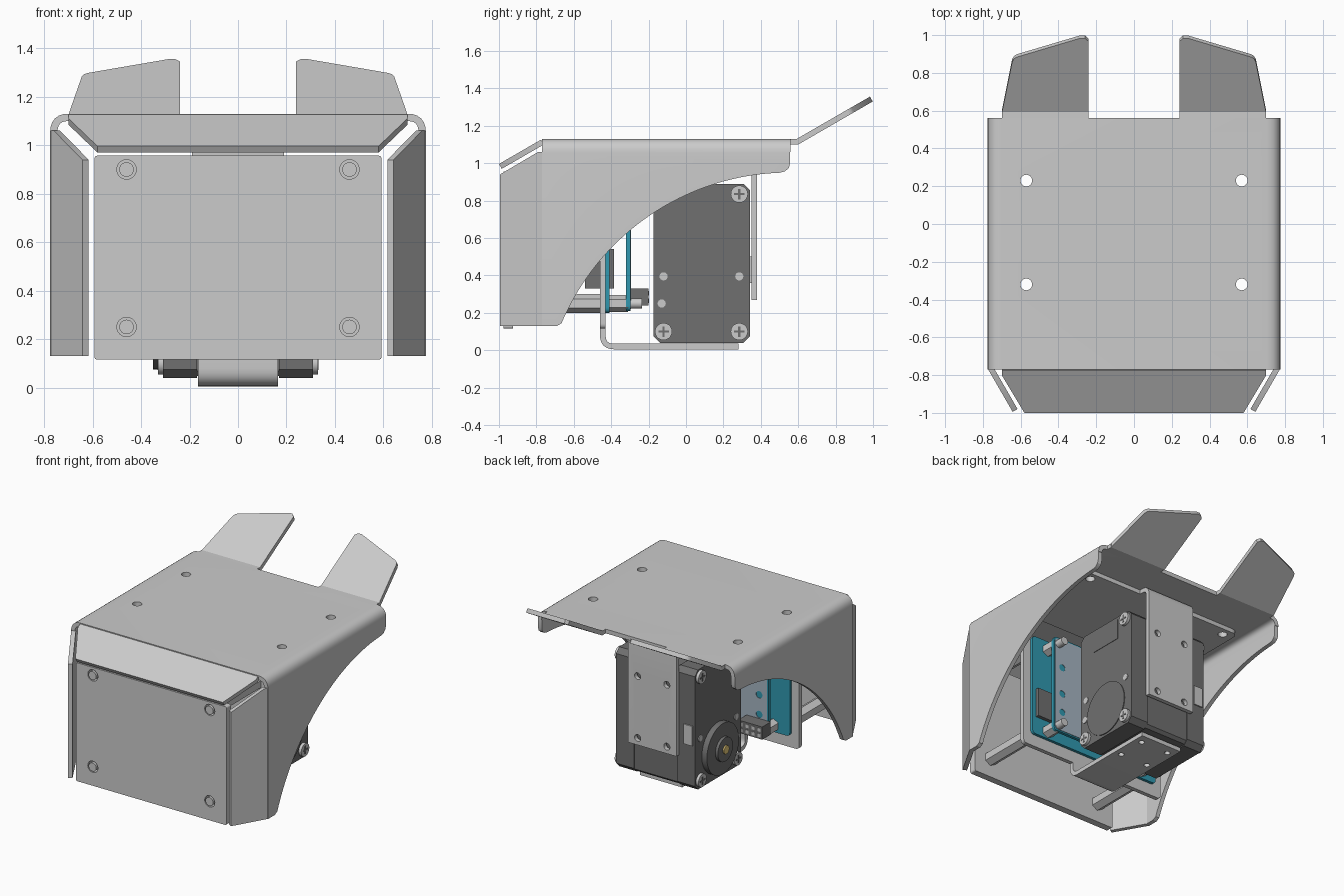
import bpy, bmesh, math
from mathutils import Vector, Matrix

if "Cube" in bpy.data.objects:
    bpy.data.objects.remove(bpy.data.objects["Cube"])

X, Y, Z = Vector((1, 0, 0)), Vector((0, 1, 0)), Vector((0, 0, 1))
C30, S30 = math.cos(math.radians(30)), 0.5


def material(name, rgb):
    m = bpy.data.materials.new(name)
    m.diffuse_color = (*rgb, 1)
    m.use_nodes = True
    m.node_tree.nodes["Principled BSDF"].inputs["Base Color"].default_value = m.diffuse_color
    return m


DARK = material("dark_plastic", (0.16, 0.16, 0.16))
TEAL = material("board_teal", (0.03, 0.32, 0.44))
PALE = material("board_back", (0.38, 0.46, 0.54))
GOLD = material("gold", (0.8, 0.6, 0.2))


def finish(bm, name, mat):
    bmesh.ops.recalc_face_normals(bm, faces=bm.faces)
    me = bpy.data.meshes.new(name)
    bm.to_mesh(me)
    bm.free()
    if mat:
        me.materials.append(mat)
    ob = bpy.data.objects.new(name, me)
    bpy.context.collection.objects.link(ob)
    return ob


def plate(name, pts, origin, u, v, t, mat=None, mirror=1):
    """Extrude a 2D outline lying in the plane u, v by t along u x v."""
    u, v, o = Vector(u), Vector(v), Vector(origin)
    bm = bmesh.new()
    co = [o + u * a + v * b for a, b in pts]
    f = bm.faces.new([bm.verts.new((p.x * mirror, p.y, p.z)) for p in co])
    n = u.cross(v) * t
    ext = bmesh.ops.extrude_face_region(bm, geom=[f])
    bmesh.ops.translate(bm, vec=(n.x * mirror, n.y, n.z),
                        verts=[g for g in ext["geom"] if isinstance(g, bmesh.types.BMVert)])
    return finish(bm, name, mat)


def box(name, x, y, z, mat=None):
    return plate(name, [(x[0], y[0]), (x[1], y[0]), (x[1], y[1]), (x[0], y[1])],
                 (0, 0, z[0]), X, Y, z[1] - z[0], mat)


def rod(name, loc, axis, r, depth, sides=24, mat=None):
    bm = bmesh.new()
    rot = Vector(axis).to_track_quat('Z', 'Y').to_matrix().to_4x4()
    bmesh.ops.create_cone(bm, cap_ends=True, segments=sides, radius1=r, radius2=r,
                          depth=depth, matrix=Matrix.Translation(loc) @ rot)
    return finish(bm, name, mat)


def rounded(pts, d, closed=True, n=6):
    """Round the corners of a path, starting d before each corner."""
    p = [Vector(q) for q in pts]
    out = []
    for i, c in enumerate(p):
        if not closed and i in (0, len(p) - 1):
            out.append(c)
            continue
        a = c + (p[i - 1] - c).normalized() * d
        b = c + (p[(i + 1) % len(p)] - c).normalized() * d
        for k in range(n + 1):
            s = k / n
            out.append(a * (1 - s) ** 2 + c * 2 * s * (1 - s) + b * s * s)
    return out


def rect(x, y, d=0.03):
    return rounded([(x[0], y[0]), (x[1], y[0]), (x[1], y[1]), (x[0], y[1])], d)


def sheet(path, t):
    """Outline of a bent sheet following a path."""
    left, right = [], []
    for i, p in enumerate(path):
        a, b = path[max(i - 1, 0)], path[min(i + 1, len(path) - 1)]
        d = (b - a).normalized()
        n = Vector((-d.y, d.x)) * t / 2
        left.append(p + n)
        right.append(p - n)
    return left + right[::-1]


def boolean(ob, cutter, op='DIFFERENCE'):
    m = ob.modifiers.new("cut", 'BOOLEAN')
    m.object, m.operation = cutter, op
    bpy.context.view_layer.update()
    ev = ob.evaluated_get(bpy.context.evaluated_depsgraph_get())
    me = bpy.data.meshes.new_from_object(ev)
    ob.modifiers.clear()
    ob.data = me
    bpy.data.objects.remove(cutter)


def drill(ob, spots, axis, r, depth=0.2):
    for s in spots:
        boolean(ob, rod("cutter", s, axis, r, depth))


# Shell: bent sheet trimmed by its side profile
u_path = rounded([(-0.76, 0.05), (-0.76, 1.115), (0.76, 1.115), (0.76, 0.05)], 0.06, False)
shell = plate("shell", sheet(u_path, 0.03), (0, 0.56, 0), X, Z, 1.33)
arc = []
for i in range(33):
    y = -0.65 + 1.15 * i / 32
    arc.append((y, -0.37 + math.sqrt(1.32 ** 2 - (y - 0.55) ** 2)))
side = [(-0.9, 1.3), (-0.9, 0.13), (-0.69, 0.13), (-0.665, 0.145)] + arc + \
       [(0.53, 0.957), (0.55, 0.975), (0.557, 1.0), (0.557, 1.06), (0.6, 1.08), (0.6, 1.3)]
boolean(shell, plate("cutter", side, (-1, 0, 0), Y, Z, 2), 'INTERSECT')
roof_holes = [(x, y, 1.1) for x in (-0.57, 0.57) for y in (-0.32, 0.23)]
drill(shell, roof_holes, Z, 0.031)

# Bent front flanges and rear tabs
plate("top_flange", [(-0.7, 0), (0.7, 0), (0.7, 0.03), (0.58, 0.26), (-0.58, 0.26), (-0.7, 0.03)],
      (0, -0.76, 1.10), X, (0, -C30, -S30), -0.03)
for s, tag in ((1, "right"), (-1, "left")):
    plate("side_flange_" + tag, [(0, 0.13), (0.265, 0.13), (0.265, 0.94), (0.03, 1.06), (0, 1.06)],
          (0.775, -0.765, 0), (-S30, -C30, 0), Z, 0.03, mirror=s)
    plate("tab_root_" + tag, [(0.24, 0.54), (0.7, 0.54), (0.7, 0.6), (0.24, 0.6)],
          (0, 0, 1.10), X, Y, 0.03, mirror=s)
    tab = [(0.24, 0), (0.70, 0), (0.645, 0.315), (0.635, 0.335), (0.62, 0.345),
           (0.285, 0.46), (0.26, 0.46), (0.24, 0.44)]
    plate("rear_tab_" + tag, tab, (0, 0.6, 1.10), X, (0, C30, S30), 0.03, mirror=s)

# Front plate with screws and hexagonal standoffs
corners = [(x, z) for x in (-0.46, 0.46) for z in (0.25, 0.9)]
front = plate("front_plate", rect((-0.593, 0.593), (0.115, 0.957), 0.015), (0, -0.925, 0), X, Z, 0.05)
drill(front, [(x, -0.95, z) for x, z in corners], Y, 0.04)
for x, z in corners:
    rod("front_screw", (x, -0.955, z), Y, 0.03, 0.05)
    rod("standoff", (x, -0.695, z), Y, 0.05, 0.47, 6)

# Lower bracket: wide upright plate and a tongue bent below the servo
plate("upright_plate", rect((-0.59, 0.59), (0.115, 0.95)), (0, -0.43, 0), X, Z, 0.03)
low = rounded([(0.28, 0.02), (-0.445, 0.02), (-0.445, 0.13)], 0.06, False)
tongue = plate("lower_tongue", sheet(low, 0.03), (-0.165, 0, 0), Y, Z, 0.33)
drill(tongue, [(x, y, 0.02) for x in (-0.11, 0.11) for y in (0.0, 0.21)], Z, 0.02)

# Upper bracket: plate under the roof and a tongue bent down behind the servo
mount = plate("roof_mount", rect((-0.65, 0.65), (-0.4, 0.29), 0.05), (0, 0, 1.07), X, Y, 0.03)
drill(mount, roof_holes, Z, 0.031)
high = rounded([(0.29, 1.085), (0.365, 1.085), (0.365, 0.27)], 0.05, False)
back = plate("rear_tongue", sheet(high, 0.03), (-0.19, 0, 0), Y, Z, 0.38)
drill(back, [(x, 0.365, z) for x in (-0.115, 0.115) for z in (0.32, 0.76)], Y, 0.024)

# Circuit boards, spacers and connectors
plate("board_front", rect((-0.53, 0.53), (0.2, 0.94)), (0, -0.41, 0), X, Z, 0.02, TEAL)
board = plate("board_rear", rect((-0.44, 0.44), (0.21, 0.92)), (0, -0.298, 0), X, Z, 0.022, TEAL)
skin = plate("board_rear_face", rect((-0.43, 0.43), (0.22, 0.91)), (0, -0.295, 0), X, Z, 0.003, PALE)
drill(skin, [(x, -0.3, z) for x in (-0.37, 0.37) for z in (0.36, 0.5, 0.7)], Y, 0.025)
for x in (-0.4, 0.4):
    for z in (0.25, 0.87):
        rod("spacer", (x, -0.36, z), Y, 0.045, 0.1, 6)
        rod("spacer_screw", (x, -0.27, z), Y, 0.028, 0.07, 16)
box("pin_connector", (-0.46, -0.27), (-0.295, -0.2), (0.24, 0.33), DARK)
for i in range(4):
    for z in (0.265, 0.305):
        x = -0.435 + 0.047 * i
        box("pin_socket", (x - 0.012, x + 0.012), (-0.2, -0.197), (z - 0.012, z + 0.012))
box("component_block", (0.3, 0.5), (-0.54, -0.385), (0.33, 0.54), DARK)

# Servo body in three chamfered layers
def casing(name, x0, x1, g, c):
    a, b, d, e = -0.175 + g, 0.343 - g, 0.04 + g, 0.89 - g
    plate(name, [(a + c, d), (b - c, d), (b, d + c), (b, e - c), (b - c, e), (a + c, e), (a, e - c), (a, d + c)],
          (x0, 0, 0), Y, Z, x1 - x0, DARK)


casing("servo_lid_left", -0.31, -0.17, 0.0, 0.035)
casing("servo_core", -0.17, 0.17, 0.008, 0.02)
casing("servo_lid_right", 0.17, 0.31, 0.0, 0.035)
box("servo_label", (0.30, 0.313), (-0.04, 0.205), (0.725, 0.87), DARK)
rod("servo_idler_disc", (0.309, 0.085, 0.245), X, 0.19, 0.014, 48, DARK)
rod("servo_horn", (-0.325, 0.085, 0.255), X, 0.18, 0.05, 48, DARK)
rod("servo_horn_hub", (-0.345, 0.085, 0.255), X, 0.085, 0.05, 32, DARK)
rod("servo_horn_screw", (-0.365, 0.085, 0.255), X, 0.03, 0.03, 16, GOLD)
box("servo_socket", (-0.295, -0.225), (0.33, 0.352), (0.36, 0.5))
for s in (-1, 1):
    for y, z in ((0.285, 0.835), (-0.12, 0.1), (0.285, 0.1)):
        rod("servo_screw", (s * 0.315, y, z), X, 0.046, 0.03, 20)
        for w, h in ((0.028, 0.006), (0.006, 0.028)):
            box("screw_cross", sorted((s * 0.329, s * 0.332)), (y - w, y + w), (z - h, z + h), DARK)
    for y, z in ((-0.12, 0.395), (0.285, 0.395), (-0.13, 0.25)):
        rod("servo_pin", (s * 0.31, y, z), X, 0.022, 0.01, 16)

# Smooth bends, sharp edges
bpy.ops.object.select_all(action='SELECT')
bpy.context.view_layer.objects.active = shell
bpy.ops.object.shade_smooth_by_angle(angle=math.radians(30))
